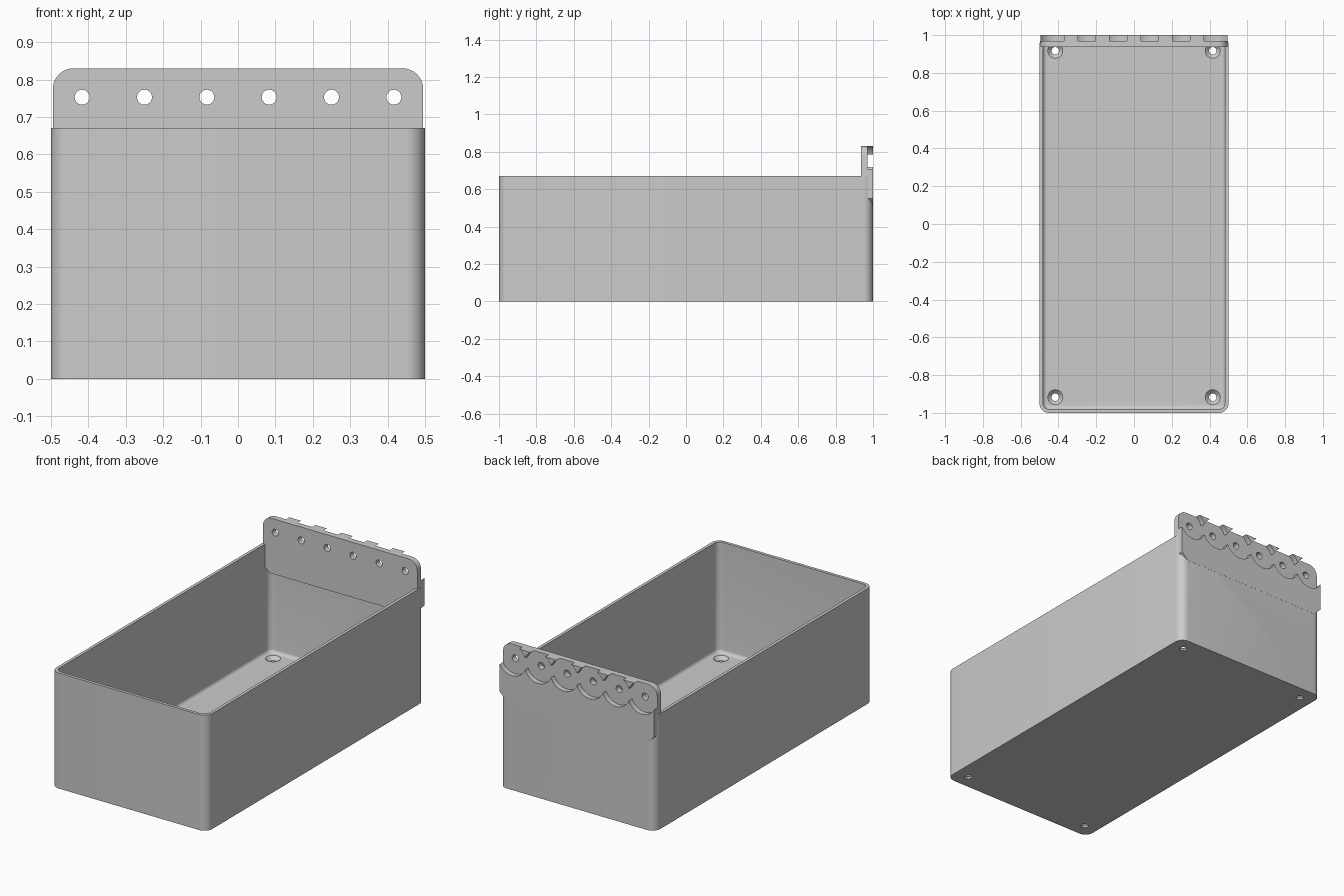
import bpy, bmesh, math
from mathutils import Matrix, Vector

old = bpy.data.objects.get("Cube")
if old:
    bpy.data.objects.remove(old, do_unlink=True)

grey = bpy.data.materials.new("light_grey")
grey.use_nodes = True
grey.diffuse_color = (0.6, 0.6, 0.6, 1)
grey.node_tree.nodes["Principled BSDF"].inputs["Base Color"].default_value = grey.diffuse_color

HEIGHT, FLOOR, WALL = 0.67, 0.03, 0.018
PLATE_FRONT, POCKET_BACK = 0.936, 0.97
HOLE_Z, PITCH = 0.753, 1 / 6


def finish(bm, name):
    bmesh.ops.recalc_face_normals(bm, faces=bm.faces[:])
    mesh = bpy.data.meshes.new(name)
    bm.to_mesh(mesh)
    bm.free()
    mesh.materials.append(grey)
    ob = bpy.data.objects.new(name, mesh)
    bpy.context.collection.objects.link(ob)
    return ob


def rounded_box(name, lo, hi, radius, floor_radius=0):
    """Box with rounded upright edges and, if asked, a rounded bottom rim."""
    bm = bmesh.new()
    bmesh.ops.create_cube(bm, size=1)
    lo, hi = Vector(lo), Vector(hi)
    for v in bm.verts:
        v.co = Vector((hi[i] if v.co[i] > 0 else lo[i]) for i in range(3))
    upright = [e for e in bm.edges if abs(e.verts[0].co.z - e.verts[1].co.z) > 0.1]
    bmesh.ops.bevel(bm, geom=upright, offset=radius, segments=8, profile=0.5, affect='EDGES')
    if floor_radius:
        rim = [e for e in bm.edges if all(abs(v.co.z - lo.z) < 1e-5 for v in e.verts)]
        bmesh.ops.bevel(bm, geom=rim, offset=floor_radius, segments=5, profile=0.5, affect='EDGES')
    return finish(bm, name)


def cone(name, start, axis, length, r1, r2, sides=32):
    """Cylinder or cone running from start along the axis."""
    bm = bmesh.new()
    axis = Vector(axis)
    turn = Vector((0, 0, 1)).rotation_difference(axis).to_matrix().to_4x4()
    place = Matrix.Translation(Vector(start) + axis * length / 2) @ turn
    bmesh.ops.create_cone(bm, cap_ends=True, segments=sides, radius1=r1, radius2=r2,
                          depth=length, matrix=place)
    return finish(bm, name)


def cut(target, cutters):
    bpy.context.view_layer.objects.active = target
    for c in cutters:
        mod = target.modifiers.new("cut", 'BOOLEAN')
        mod.operation, mod.solver, mod.object = 'DIFFERENCE', 'EXACT', c
        bpy.ops.object.modifier_apply(modifier=mod.name)


# Open box with thin walls and a rounded inner floor edge
tray = rounded_box("tray", (-0.5, -1, 0), (0.5, 0.9995, HEIGHT), 0.05)
cavity = rounded_box("cavity_cutter", (WALL - 0.5, WALL - 1, FLOOR),
                     (0.5 - WALL, 1 - WALL, 1), 0.035, 0.02)
cutters = [cavity]

# Countersunk screw holes in the floor
for sx in (-1, 1):
    for sy in (-1, 1):
        x, y = sx * 0.417, sy * 0.917
        cutters.append(cone("screw_cutter", (x, y, -0.05), (0, 0, 1), 0.1, 0.02, 0.02))
        cutters.append(cone("sink_cutter", (x, y, FLOOR - 0.02), (0, 0, 1), 0.03, 0.02, 0.05))

# Hanging plate outline: rounded top corners, chamfered lower ends
half, top, bottom, r, chamfer = 0.495, 0.83, 0.51, 0.055, 0.04
right = [(half - chamfer, bottom), (half, bottom + chamfer)]
for i in range(9):
    a = math.radians(90 * i / 8)
    right.append((half - r + r * math.cos(a), top - r + r * math.sin(a)))
outline = right + [(-x, z) for x, z in reversed(right)]
bm = bmesh.new()
face = bm.faces.new([bm.verts.new((x, PLATE_FRONT, z)) for x, z in outline])
out = bmesh.ops.extrude_face_region(bm, geom=[face])
bmesh.ops.translate(bm, vec=(0, 1 - PLATE_FRONT, 0),
                    verts=[g for g in out["geom"] if isinstance(g, bmesh.types.BMVert)])
plate = finish(bm, "hanging_plate")

# Row of round pockets behind the plate, each with a through hole
pockets, bores = [], []
for i in range(6):
    x = (i - 2.5) * PITCH
    pockets.append(cone("pocket_cutter", (x, POCKET_BACK, HOLE_Z), (0, 1, 0), 0.1, 0.09, 0.09, 48))
    bores.append(cone("bore_cutter", (x, 0.9, HOLE_Z), (0, 1, 0), 0.15, 0.02, 0.02))

cut(tray, cutters + pockets)
cut(plate, pockets + bores)
for c in cutters + pockets + bores:
    bpy.data.objects.remove(c, do_unlink=True)

# Smooth the rounded surfaces, keep the edges sharp
bpy.ops.object.select_all(action='DESELECT')
for ob in (tray, plate):
    ob.select_set(True)
bpy.context.view_layer.objects.active = tray
bpy.ops.object.shade_smooth_by_angle(angle=math.radians(30))
